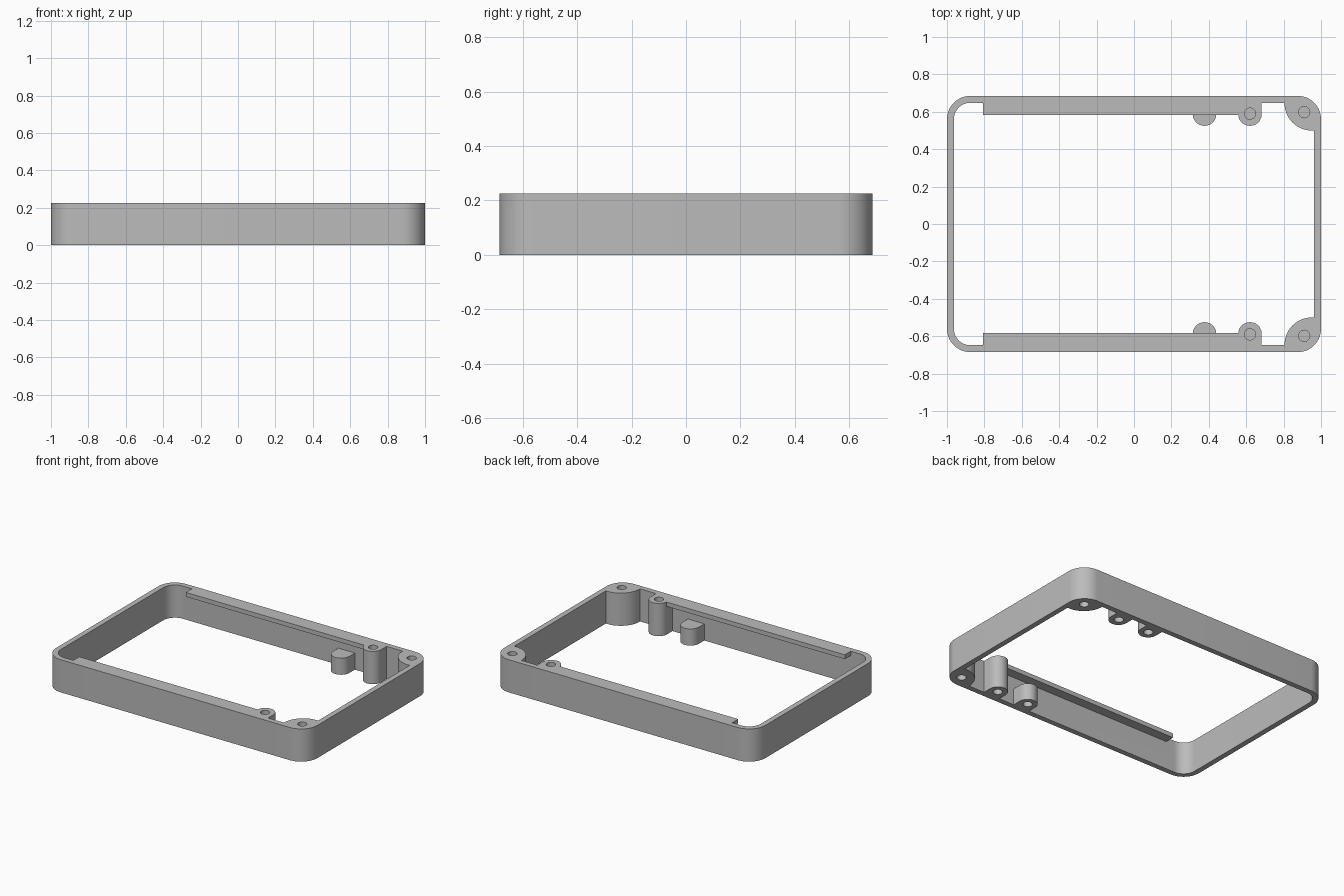
import bpy, bmesh
from math import cos, sin, radians

if "Cube" in bpy.data.objects:
    bpy.data.objects.remove(bpy.data.objects["Cube"], do_unlink=True)

HX, HY, H = 1.0, 0.685, 0.226      # half length, half depth, height
WALL, R = 0.037, 0.125             # wall thickness, corner radius
MID = HY - WALL / 2                # where inner parts are buried in the wall

grey = bpy.data.materials.new("plain grey")
grey.use_nodes = True
colour = (0.5, 0.5, 0.5, 1)
grey.diffuse_color = colour
grey.node_tree.nodes["Principled BSDF"].inputs["Base Color"].default_value = colour


def arc(cx, cy, r, a0, a1, n=16):
    angles = [radians(a0 + (a1 - a0) * i / n) for i in range(n + 1)]
    return [(cx + r * cos(a), cy + r * sin(a)) for a in angles]


def rounded_rect(inset):
    x, y, r = HX - R, HY - R, R - inset
    return (arc(x, y, r, 0, 90) + arc(-x, y, r, 90, 180)
            + arc(-x, -y, r, 180, 270) + arc(x, -y, r, 270, 360))


def prism(name, outline, z0, z1, side=1):
    """Extrude an outline from z0 to z1; side=-1 mirrors it to the front."""
    bm = bmesh.new()
    face = bm.faces.new([bm.verts.new((x, y * side, z0)) for x, y in outline])
    top = bmesh.ops.extrude_face_region(bm, geom=[face])["geom"]
    verts = [v for v in top if isinstance(v, bmesh.types.BMVert)]
    bmesh.ops.translate(bm, verts=verts, vec=(0, 0, z1 - z0))
    bmesh.ops.recalc_face_normals(bm, faces=bm.faces)
    mesh = bpy.data.meshes.new(name)
    bm.to_mesh(mesh)
    bm.free()
    mesh.materials.append(grey)
    obj = bpy.data.objects.new(name, mesh)
    bpy.context.collection.objects.link(obj)
    return obj


def combine(target, part, operation):
    bpy.ops.object.select_all(action="DESELECT")
    bpy.context.view_layer.objects.active = target
    target.select_set(True)
    mod = target.modifiers.new(operation.lower(), "BOOLEAN")
    mod.object, mod.operation, mod.solver = part, operation, "EXACT"
    bpy.ops.object.modifier_apply(modifier=mod.name)
    bpy.data.objects.remove(part, do_unlink=True)


# Outer wall
frame = prism("frame", rounded_rect(0), 0, H)
combine(frame, prism("opening", rounded_rect(WALL), -0.1, H + 0.1), "DIFFERENCE")

POST_Y, POST_R, HOLE_R, DEPTH = 0.588, 0.063, 0.03, 0.08
SHORT, TALL, CORNER = 0.377, 0.62, 0.91


def post_outline(x):
    return arc(x, POST_Y, POST_R, 180, 360, 24) + [(x + POST_R, MID), (x - POST_R, MID)]


for side in (1, -1):
    # Thin ledge along the top of the long wall
    ledge = [(-0.807, 0.582), (TALL, 0.582), (TALL, MID), (-0.807, MID)]
    combine(frame, prism("ledge", ledge, H - 0.03, H, side), "UNION")

    # Tall screw post and short support post
    combine(frame, prism("tall_post", post_outline(TALL), 0, H, side), "UNION")
    combine(frame, prism("short_post", post_outline(SHORT), 0, 0.115, side), "UNION")

    # Corner boss, filling the rounded corner
    boss = (arc(0.95, 0.645, 0.145, 180, 270, 24) + [(0.98, 0.5)]
            + arc(HX - R, HY - R, R - 0.02, 0, 90) + [(0.805, HY - 0.02)])
    combine(frame, prism("corner_boss", boss, 0, H, side), "UNION")

    # Blind screw holes from above and below
    for x, y, from_top in ((SHORT, POST_Y, False), (TALL, 0.59, True), (CORNER, 0.598, True)):
        circle = arc(x, y, HOLE_R, 0, 345, 23)
        combine(frame, prism("lower_hole", circle, -0.05, DEPTH, side), "DIFFERENCE")
        if from_top:
            combine(frame, prism("upper_hole", circle, H - DEPTH, H + 0.05, side), "DIFFERENCE")

# Smooth curved walls, sharp edges
frame.select_set(True)
bpy.context.view_layer.objects.active = frame
bpy.ops.object.shade_smooth_by_angle(angle=radians(30))
